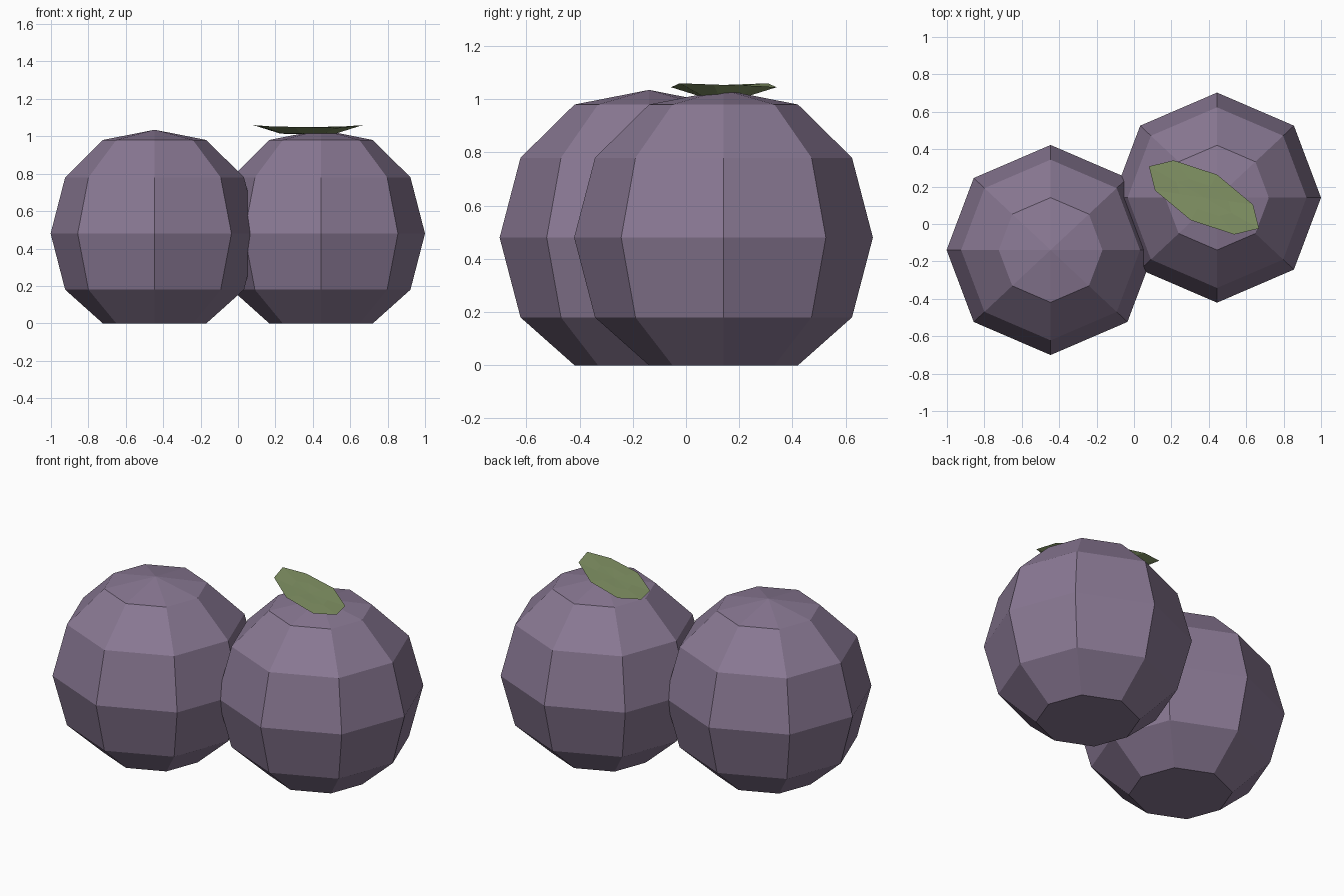
import bpy

if "Cube" in bpy.data.objects:
    bpy.data.objects.remove(bpy.data.objects["Cube"])


def material(name, rgb):
    m = bpy.data.materials.new(name)
    m.diffuse_color = (*rgb, 1)
    m.use_nodes = True
    m.node_tree.nodes["Principled BSDF"].inputs["Base Color"].default_value = m.diffuse_color
    return m


def mesh_object(name, verts, faces, mat):
    me = bpy.data.meshes.new(name)
    me.from_pydata(verts, [], faces)
    me.materials.append(mat)
    ob = bpy.data.objects.new(name, me)
    bpy.context.collection.objects.link(ob)
    return ob


def loft(rings, first, last):
    """Join rings of eight points; each end is an n-gon (None) or a fan to a tip."""
    n = 8
    verts = [p for ring in rings for p in ring]
    faces = [(r * n + i, r * n + (i + 1) % n, (r + 1) * n + (i + 1) % n, (r + 1) * n + i)
             for r in range(len(rings) - 1) for i in range(n)]
    top = (len(rings) - 1) * n
    if first is None:
        faces.append(tuple(reversed(range(n))))
    else:
        verts.append(first)
        faces += [(len(verts) - 1, (i + 1) % n, i) for i in range(n)]
    verts.append(last)
    faces += [(top + i, top + (i + 1) % n, len(verts) - 1) for i in range(n)]
    return verts, faces


purple = material("berry purple", (0.25, 0.188, 0.292))
green = material("leaf green", (0.225, 0.295, 0.13))

# Berries: eight-sided, flat base, shallow pointed top
directions = [(0.99, 0), (0.732, 0.685), (0, 1), (-0.732, 0.685),
              (-0.99, 0), (-0.732, -0.685), (0, -1), (0.732, -0.685)]
profile = [(0.28, 0), (0.483, 0.18), (0.5615, 0.48), (0.483, 0.78), (0.28, 0.98)]
for name, cx, cy in (("left_berry", -0.446, -0.139), ("right_berry", 0.444, 0.141)):
    rings = [[(cx + r * dx, cy + r * dy, z) for dx, dy in directions] for r, z in profile]
    mesh_object(name, *loft(rings, None, (cx, cy, 1.035)), purple)

# Leaf: shallow elongated dish, symmetric about its centre
lx, ly = 0.374, 0.142
half = [(0.294, -0.166, 1.06), (0.262, -0.038, 1.055),
        (0.07, 0.122, 1.05), (-0.162, 0.198, 1.045)]
rim = half + [(-x, -y, z) for x, y, z in half]
outer = [(lx + x, ly + y, z) for x, y, z in rim]
under = [(lx + 0.5 * x, ly + 0.5 * y, 1.014) for x, y, z in rim]
inner = [(lx + 0.5 * x, ly + 0.5 * y, 1.048) for x, y, z in rim]
mesh_object("leaf", *loft([under, outer, inner], (lx, ly, 1.01), (lx, ly, 1.046)), green)
